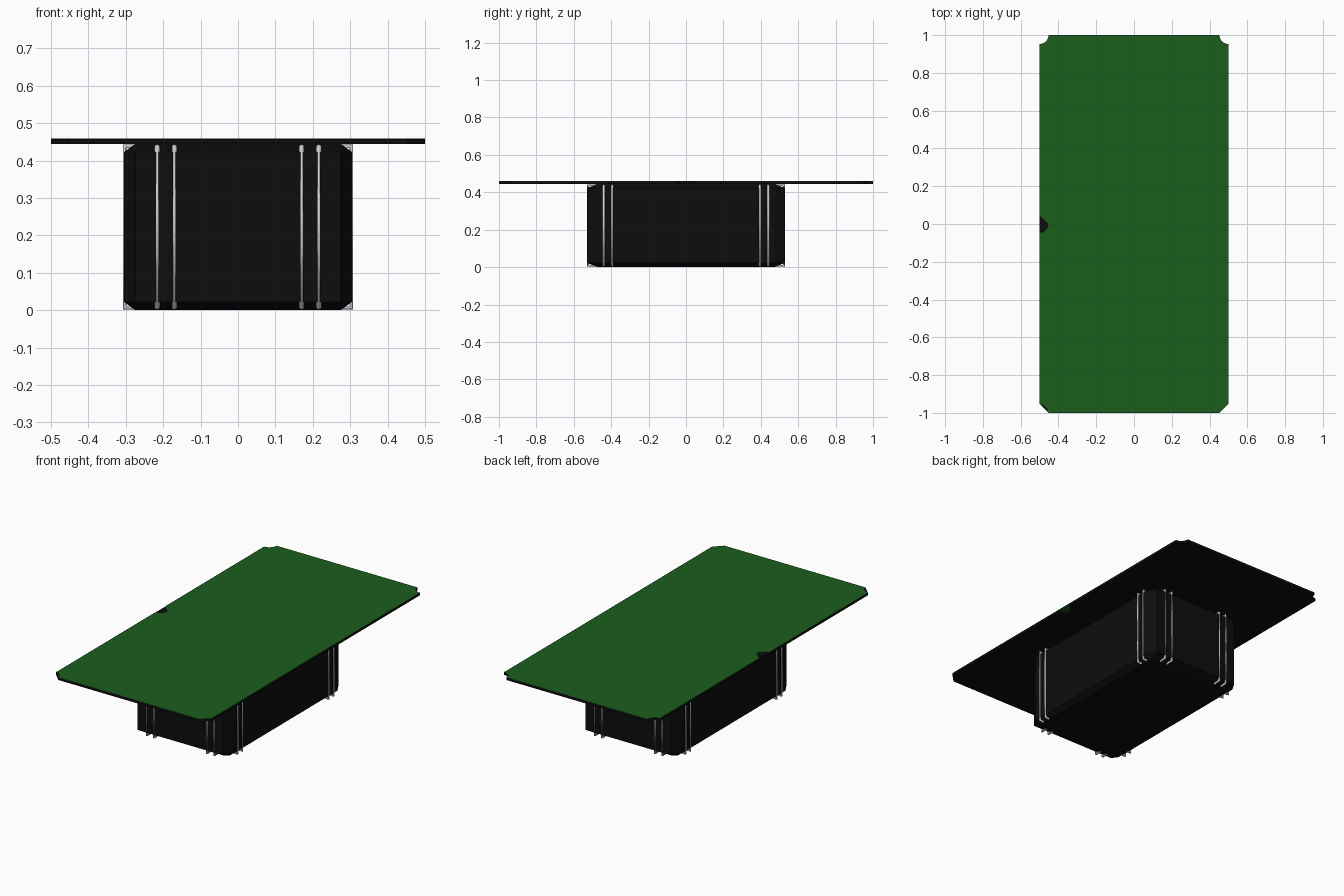
import bpy, bmesh, math
from mathutils import Vector

if "Cube" in bpy.data.objects:
    bpy.data.objects.remove(bpy.data.objects["Cube"])


def material(name, color):
    m = bpy.data.materials.new(name)
    m.diffuse_color = (*color, 1)
    m.use_nodes = True
    m.node_tree.nodes["Principled BSDF"].inputs["Base Color"].default_value = m.diffuse_color
    return m


BLACK = material("black", (0.004, 0.004, 0.004))
GREEN = material("green_cloth", (0.011, 0.112, 0.012))
R = 0.047  # pocket radius


def add_object(name, bm, mat=None):
    bmesh.ops.recalc_face_normals(bm, faces=bm.faces)
    me = bpy.data.meshes.new(name)
    bm.to_mesh(me)
    bm.free()
    ob = bpy.data.objects.new(name, me)
    bpy.context.collection.objects.link(ob)
    if mat:
        me.materials.append(mat)
    return ob


def arc(cx, cy, a0, a1, n):
    # n = 1 gives a straight cut, more gives a concave pocket
    return [(cx + R * math.cos(math.radians(a0 + (a1 - a0) * i / n)),
             cy + R * math.sin(math.radians(a0 + (a1 - a0) * i / n))) for i in range(n + 1)]


def slab(name, outline, z0, z1, mat):
    bm = bmesh.new()
    face = bm.faces.new([bm.verts.new((x, y, z0)) for x, y in outline])
    ext = bmesh.ops.extrude_face_region(bm, geom=[face], use_keep_orig=True)
    for v in ext["geom"]:
        if isinstance(v, bmesh.types.BMVert):
            v.co.z = z1
    return add_object(name, bm, mat)


# Corner cuts, counter-clockwise from the front right
front_right = arc(0.5, -1, 180, 90, 1)
back_right = arc(0.5, 1, 270, 180, 8)
back_left = arc(-0.5, 1, 360, 270, 8)

# Cloth: side pocket on the left, half straight and half rounded
side_left = arc(-0.5, 0, 90, 0, 1) + arc(-0.5, 0, 0, -90, 6)[1:]
slab("cloth_top", front_right + back_right + back_left + side_left
     + arc(-0.5, -1, 90, 0, 3), 0.4585, 0.46, GREEN)

# Black table bed: side pocket on the right
side_right = arc(0.5, 0, 270, 180, 6) + arc(0.5, 0, 180, 90, 1)[1:]
slab("table_bed", front_right + side_right + back_right + back_left
     + arc(-0.5, -1, 90, 0, 1), 0.445, 0.458, BLACK)

# Base: unit cube with chamfered edges, then stretched
H = 0.445
bm = bmesh.new()
bmesh.ops.create_cube(bm, size=2)
bmesh.ops.bevel(bm, geom=bm.edges[:], offset=0.1, segments=1, affect='EDGES')
bmesh.ops.scale(bm, vec=(0.305, 0.528, H / 2), verts=bm.verts)
bmesh.ops.translate(bm, vec=(0, 0, H / 2), verts=bm.verts)
add_object("base", bm, BLACK)

# Metal rod hoops around the base
T = 0.007


def hoop(name, along_x, pos):
    half = 0.31 - T if along_x else 0.531 - T
    corners = [(-half, T), (half, T), (half, H - T), (-half, H - T)]
    cu = bpy.data.curves.new(name, 'CURVE')
    cu.dimensions = '3D'
    cu.bevel_depth = T
    cu.bevel_resolution = 2
    sp = cu.splines.new('POLY')
    sp.points.add(3)
    for p, (h, z) in zip(sp.points, corners):
        p.co = (h, pos, z, 1) if along_x else (pos, h, z, 1)
    sp.use_cyclic_u = True
    bpy.context.collection.objects.link(bpy.data.objects.new(name, cu))


for s in (-1, 1):
    for d in (0.17, 0.216):
        hoop("lengthwise_hoop", False, s * d)
    for d in (0.395, 0.44):
        hoop("crosswise_hoop", True, s * d)
